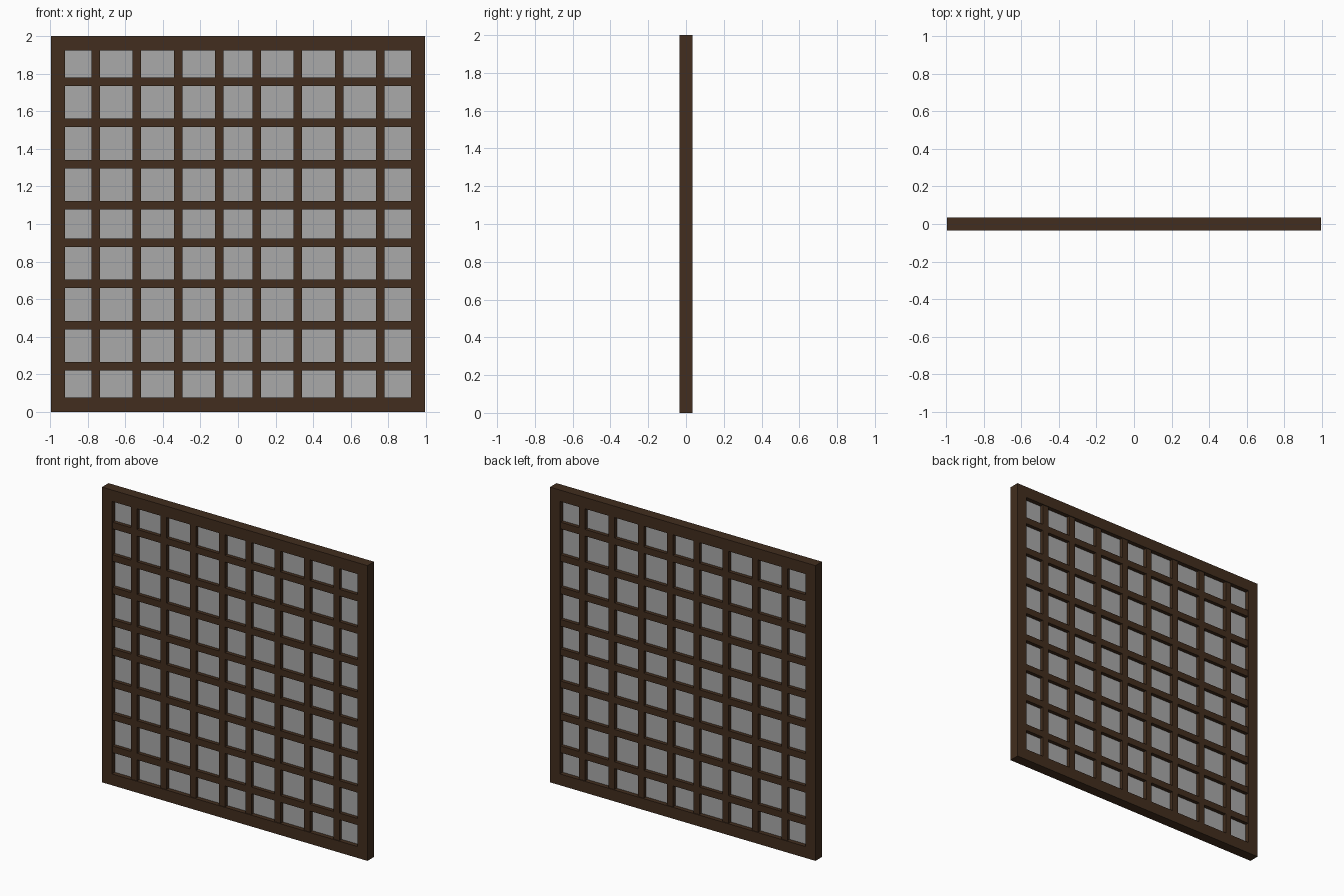
import bpy

if "Cube" in bpy.data.objects:
    bpy.data.objects.remove(bpy.data.objects["Cube"])

HALF, INNER, MID = 0.995, 0.92, 1.0        # outer half width, opening half width, centre height
DEPTH, BAR_DEPTH, BAR_W = 0.07, 0.06, 0.045
OFFSETS = (0.099, 0.318, 0.538, 0.758)     # bar centres, mirrored about the middle


def material(name, colour):
    mat = bpy.data.materials.new(name)
    mat.diffuse_color = colour
    mat.use_nodes = True
    mat.node_tree.nodes["Principled BSDF"].inputs["Base Color"].default_value = mat.diffuse_color
    return mat


wood = material("dark_wood", (0.054, 0.027, 0.013, 1.0))
glass = material("grey_glass", (0.4, 0.4, 0.4, 0.8))


def box(name, centre, size, mat):
    bpy.ops.mesh.primitive_cube_add(size=1, location=centre)
    ob = bpy.context.object
    ob.name = name
    ob.scale = size
    bpy.ops.object.transform_apply(location=False, rotation=False, scale=True)
    ob.data.materials.append(mat)
    return ob


# Outer frame: full-width rails with stiles between them
RAIL = 0.077
rail_z = 1.0 - RAIL / 2
stile_w = HALF - INNER
for side, label in ((-1, "bottom"), (1, "top")):
    box(label + "_rail", (0, 0, MID + side * rail_z), (2 * HALF, DEPTH, RAIL), wood)
for side, label in ((-1, "left"), (1, "right")):
    box(label + "_stile", (side * (HALF + INNER) / 2, 0, MID),
        (stile_w, DEPTH, 2 - 2 * RAIL), wood)

# Lattice bars, mirrored about the centre
for off in OFFSETS:
    for s in (-1, 1):
        box("vertical_bar", (s * off, 0, MID), (BAR_W, BAR_DEPTH, 2 - 2 * RAIL), wood)
        box("horizontal_bar", (0, 0, MID + s * off), (2 * INNER, BAR_DEPTH, BAR_W), wood)

# Pane behind the lattice, in the middle of the frame depth
box("window_pane", (0, 0, MID), (2 * INNER, 0.01, 2 - 2 * RAIL), glass)
